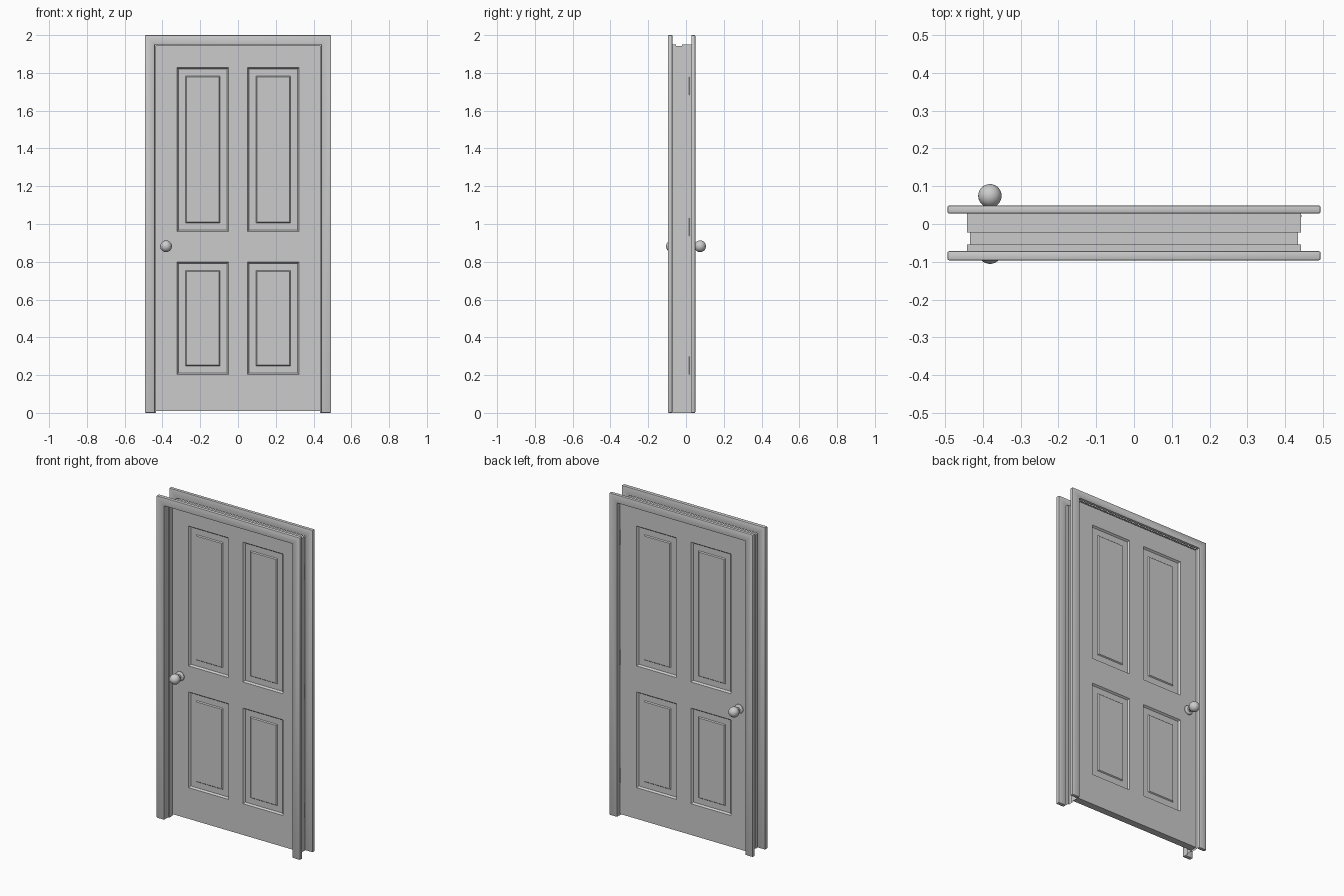
import bpy, bmesh
from math import cos, sin, pi, radians
from mathutils import Vector, Matrix

if "Cube" in bpy.data.objects:
    bpy.data.objects.remove(bpy.data.objects["Cube"])


def finish(bm, name, smooth=True, fix_normals=True):
    if fix_normals:
        bmesh.ops.recalc_face_normals(bm, faces=bm.faces)
    me = bpy.data.meshes.new(name)
    bm.to_mesh(me)
    bm.free()
    ob = bpy.data.objects.new(name, me)
    bpy.context.collection.objects.link(ob)
    if smooth:
        bpy.ops.object.select_all(action='DESELECT')
        ob.select_set(True)
        bpy.context.view_layer.objects.active = ob
        bpy.ops.object.shade_smooth_by_angle(angle=radians(30))
    return ob


# Door leaf: a slab cut into a grid, with four raised-and-fielded panels per side
DOOR_X, DOOR_Y, DOOR_BOTTOM, DOOR_TOP = 0.438, 0.022, 0.01, 1.944
PANEL_X = (0.05, 0.323)
PANEL_Z = ((0.204, 0.798), (0.96, 1.828))

bm = bmesh.new()
bmesh.ops.create_cube(bm, size=1, matrix=Matrix.LocRotScale(
    Vector((0, 0, (DOOR_BOTTOM + DOOR_TOP) / 2)), None,
    Vector((2 * DOOR_X, 2 * DOOR_Y, DOOR_TOP - DOOR_BOTTOM))))


def cut(co, normal):
    bmesh.ops.bisect_plane(bm, geom=bm.verts[:] + bm.edges[:] + bm.faces[:],
                           plane_co=co, plane_no=normal)


for x in PANEL_X:
    cut((x, 0, 0), (1, 0, 0))
    cut((-x, 0, 0), (1, 0, 0))
for z in PANEL_Z[0] + PANEL_Z[1]:
    cut((0, 0, z), (0, 0, 1))
bm.normal_update()


def is_panel(f):
    c = f.calc_center_median()
    return (abs(f.normal.y) > 0.9 and PANEL_X[0] < abs(c.x) < PANEL_X[1]
            and any(a < c.z < b for a, b in PANEL_Z))


panels = [f for f in bm.faces if is_panel(f)]
for thickness, depth in ((0.008, -0.011), (0.037, 0.0), (0.005, 0.006)):
    bmesh.ops.inset_individual(bm, faces=panels, thickness=thickness, depth=depth,
                               use_even_offset=True)
    bm.normal_update()
finish(bm, "door_leaf")


# Casings: bevelled arch-shaped boards on both faces of the wall
def casing(name, y0, y1):
    xo, xi, zo, zi = 0.493, 0.44, 2.0, 1.949
    outline = [(-xo, 0), (-xo, zo), (xo, zo), (xo, 0),
               (xi, 0), (xi, zi), (-xi, zi), (-xi, 0)]
    bm = bmesh.new()
    f = bm.faces.new([bm.verts.new((x, y0, z)) for x, z in outline])
    ext = bmesh.ops.extrude_face_region(bm, geom=[f])
    moved = [g for g in ext["geom"] if isinstance(g, bmesh.types.BMVert)]
    bmesh.ops.translate(bm, verts=moved, vec=(0, y1 - y0, 0))
    bmesh.ops.recalc_face_normals(bm, faces=bm.faces)
    bmesh.ops.bevel(bm, geom=bm.edges[:], offset=0.004, segments=2,
                    profile=0.5, affect='EDGES')
    finish(bm, name)


casing("casing_front", -0.096, -0.072)
casing("casing_back", 0.028, 0.049)

# Jamb lining: open stepped profile (the step is the door stop) swept round the opening
profile = [(-0.072, 0), (-0.054, 0), (-0.054, 0.007),
           (-0.022, 0.007), (-0.022, 0), (0.028, 0)]
bm = bmesh.new()
rows = []
for y, inset in profile:
    x, z = 0.441 - inset, 1.949 - inset
    rows.append([bm.verts.new(p) for p in
                 ((-x, y, 0), (-x, y, z), (x, y, z), (x, y, 0))])
for a, b in zip(rows, rows[1:]):
    for i in range(3):
        bm.faces.new((a[i], a[i + 1], b[i + 1], b[i]))
bm.normal_update()
if bm.faces[:][0].normal.x < 0:      # face the opening
    bmesh.ops.reverse_faces(bm, faces=bm.faces[:])
finish(bm, "jamb_lining", smooth=False, fix_normals=False)

# Knobs: lathed rosette, neck and ball on each side
R, CY = 0.031, 0.0745
knob_profile = [(0.028, 0.021), (0.028, 0.026), (0.024, 0.030),
                (0.013, 0.033), (0.011, 0.040)]
knob_profile += [(R * sin(t), CY - R * cos(t))
                 for t in [pi * (0.14 + 0.86 * i / 12) for i in range(13)]]
for name, side in (("knob_front", -1), ("knob_back", 1)):
    bm = bmesh.new()
    verts = [bm.verts.new((r, y * side, 0)) for r, y in knob_profile]
    edges = [bm.edges.new(p) for p in zip(verts, verts[1:])]
    bmesh.ops.spin(bm, geom=verts + edges, cent=(0, 0, 0), axis=(0, 1, 0),
                   angle=2 * pi, steps=28, use_duplicate=False)
    bmesh.ops.remove_doubles(bm, verts=bm.verts, dist=1e-5)
    bmesh.ops.translate(bm, verts=bm.verts, vec=(-0.381, 0, 0.882))
    finish(bm, name)

# Hinges: small barrels on the back edge of the door
for name, z in (("hinge_bottom", 0.25), ("hinge_middle", 0.985), ("hinge_top", 1.73)):
    bm = bmesh.new()
    bmesh.ops.create_cone(bm, cap_ends=True, segments=16, radius1=0.005, radius2=0.005,
                          depth=0.095, matrix=Matrix.Translation((0.438, 0.021, z)))
    finish(bm, name)
